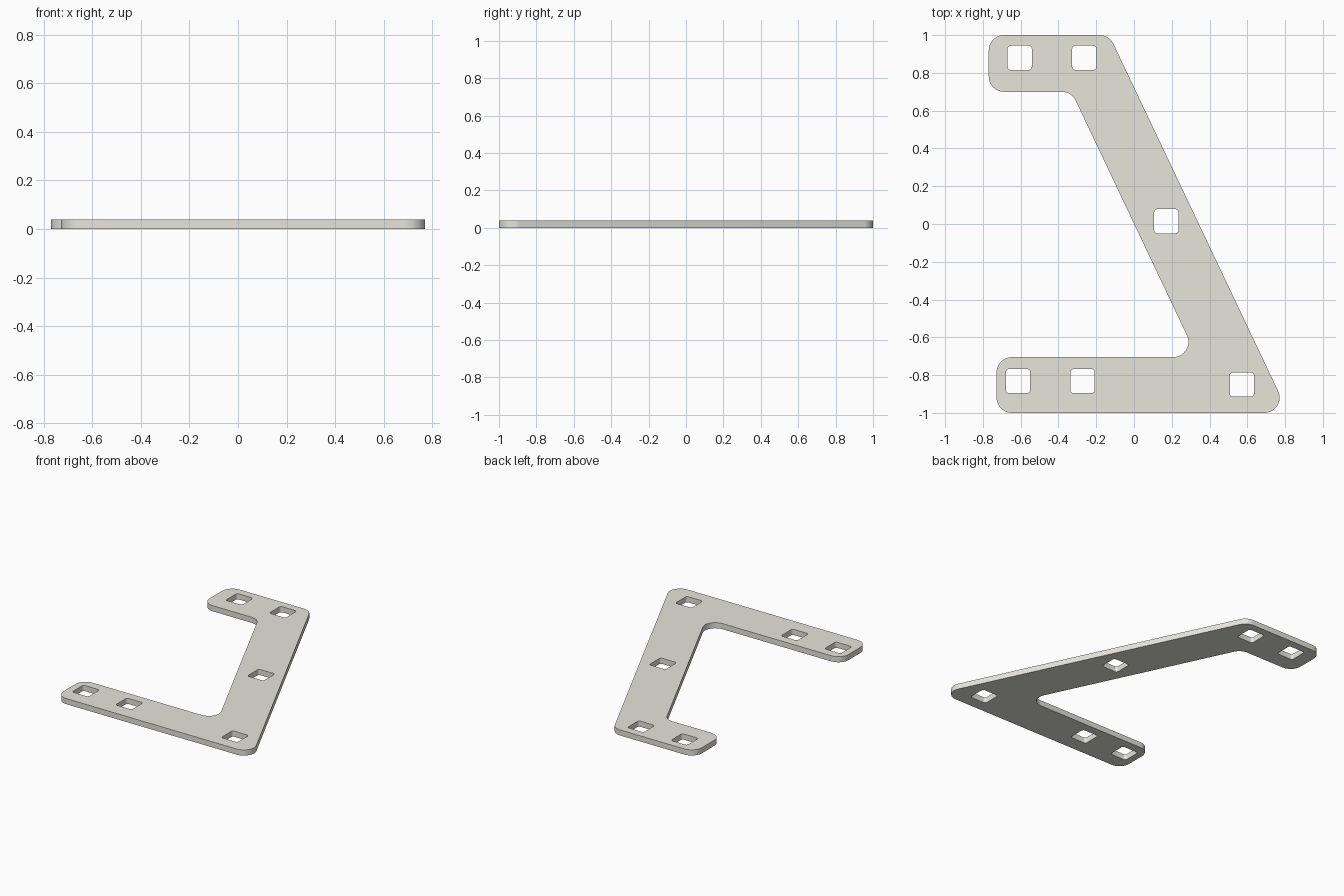
import bpy, bmesh, math
from mathutils import Vector

if "Cube" in bpy.data.objects:
    bpy.data.objects.remove(bpy.data.objects["Cube"])

THICK = 0.04


def rounded(points, radius, steps):
    """Round every corner of a closed 2D polygon with a tangent arc."""
    out = []
    n = len(points)
    for i in range(n):
        p = Vector(points[i])
        a = (Vector(points[i - 1]) - p).normalized()
        b = (Vector(points[(i + 1) % n]) - p).normalized()
        half = math.acos(a.dot(b)) / 2
        centre = p + (a + b).normalized() * radius / math.sin(half)
        start = p + a * radius / math.tan(half) - centre
        end = p + b * radius / math.tan(half) - centre
        sweep = math.atan2(start.x * end.y - start.y * end.x, start.dot(end))
        for k in range(steps + 1):
            t = sweep * k / steps
            c, s = math.cos(t), math.sin(t)
            out.append(centre + Vector((start.x * c - start.y * s,
                                        start.x * s + start.y * c)))
    return out


def add_loop(curve, pts):
    sp = curve.splines.new('POLY')
    sp.points.add(len(pts) - 1)
    for q, p in zip(sp.points, pts):
        q.co = (p.x, p.y, 0, 1)
    sp.use_cyclic_u = True


curve = bpy.data.curves.new("plate_profile", 'CURVE')
curve.dimensions = '2D'
curve.fill_mode = 'BOTH'
curve.extrude = THICK / 2

# Plate outline: short top arm, slanted bar, long bottom arm
outline = [(-0.769, 1), (-0.769, 0.70), (-0.331, 0.70), (0.335, -0.705),
           (-0.728, -0.705), (-0.728, -1), (0.818, -1), (-0.131, 1)]
add_loop(curve, rounded(outline, 0.081, 12))

# Square bolt holes
h = 0.064
for x, y in [(-0.605, 0.88), (-0.263, 0.88), (0.171, 0.015),
             (-0.614, -0.832), (-0.272, -0.832), (0.571, -0.85)]:
    square = [(x - h, y - h), (x + h, y - h), (x + h, y + h), (x - h, y + h)]
    add_loop(curve, rounded(square, 0.016, 4))

# Turn the filled profile into a clean mesh standing on the ground
temp = bpy.data.objects.new("plate_profile", curve)
bpy.context.collection.objects.link(temp)
mesh = bpy.data.meshes.new_from_object(
    temp.evaluated_get(bpy.context.evaluated_depsgraph_get()))
bpy.data.objects.remove(temp)

bm = bmesh.new()
bm.from_mesh(mesh)
bmesh.ops.remove_doubles(bm, verts=bm.verts, dist=1e-5)
bmesh.ops.translate(bm, verts=bm.verts, vec=(0, 0, THICK / 2))
bmesh.ops.recalc_face_normals(bm, faces=bm.faces)
bm.to_mesh(mesh)
bm.free()

# Pale warm grey finish
finish = bpy.data.materials.new("pale_grey")
finish.diffuse_color = (0.80, 0.79, 0.71, 1)
finish.use_nodes = True
finish.node_tree.nodes["Principled BSDF"].inputs["Base Color"].default_value = finish.diffuse_color
mesh.materials.clear()
mesh.materials.append(finish)

plate = bpy.data.objects.new("bracket_plate", mesh)
bpy.context.collection.objects.link(plate)
bpy.context.view_layer.objects.active = plate
plate.select_set(True)
bpy.ops.object.shade_smooth_by_angle(angle=math.radians(30))
